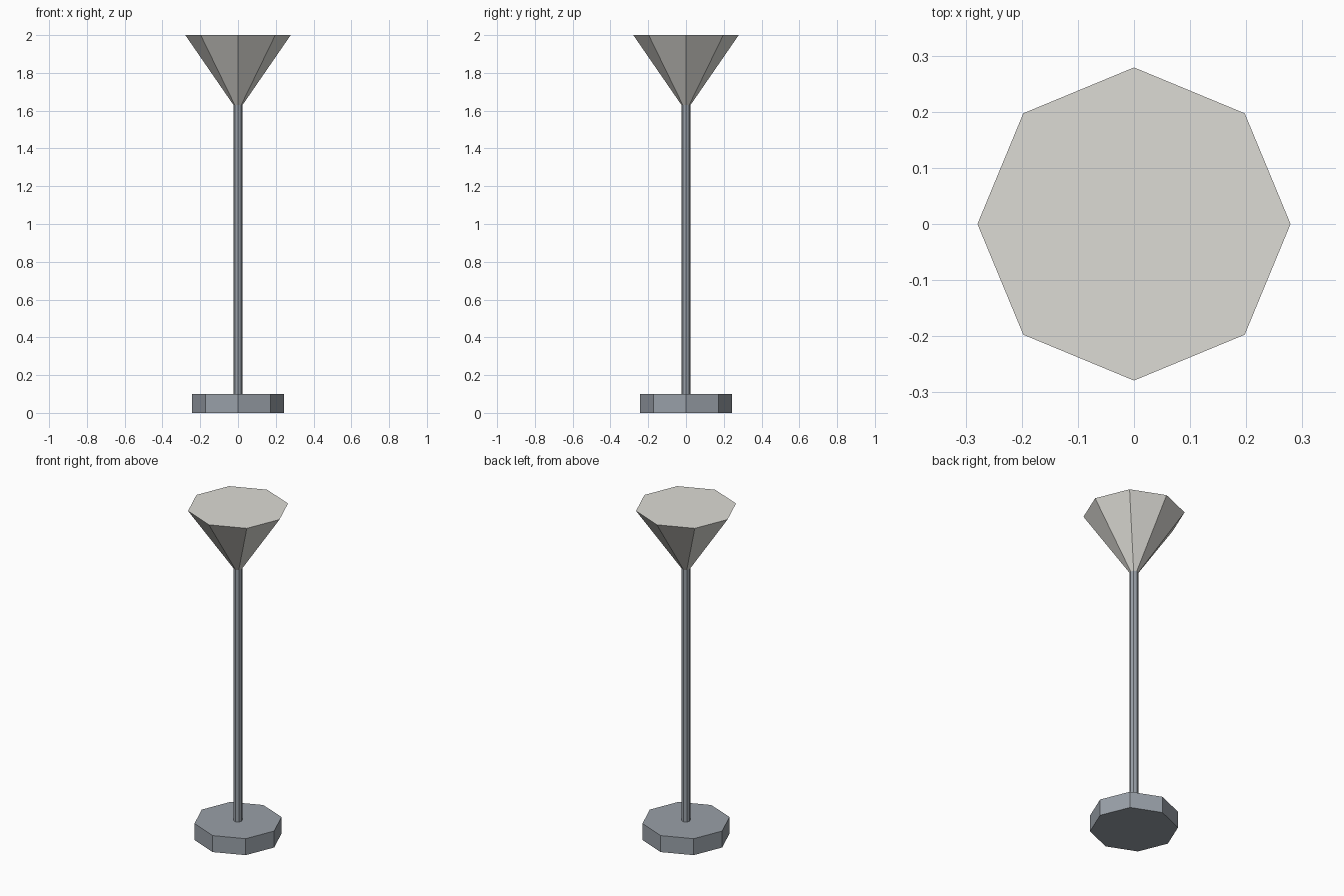
import bpy, bmesh
from math import cos, sin, pi

if "Cube" in bpy.data.objects:
    bpy.data.objects.remove(bpy.data.objects["Cube"])

SIDES = 8


def material(name, rgb):
    m = bpy.data.materials.new(name)
    m.diffuse_color = (*rgb, 1.0)
    m.use_nodes = True
    m.node_tree.nodes["Principled BSDF"].inputs["Base Color"].default_value = m.diffuse_color
    return m


def frustum(name, r_bottom, r_top, z0, z1, mat):
    """Closed eight-sided frustum with corners on the x and y axes."""
    bm = bmesh.new()
    rings = [[bm.verts.new((r * cos(2 * pi * i / SIDES), r * sin(2 * pi * i / SIDES), z))
              for i in range(SIDES)] for r, z in ((r_bottom, z0), (r_top, z1))]
    low, high = rings
    for i in range(SIDES):
        j = (i + 1) % SIDES
        bm.faces.new((low[i], low[j], high[j], high[i]))
    bm.faces.new(low[::-1])
    bm.faces.new(high)
    mesh = bpy.data.meshes.new(name)
    bm.to_mesh(mesh)
    bm.free()
    mesh.materials.append(mat)
    obj = bpy.data.objects.new(name, mesh)
    bpy.context.collection.objects.link(obj)
    return obj


metal = material("blue_grey_metal", (0.319, 0.352, 0.392))
cream = material("warm_white_shade", (0.716, 0.708, 0.665))

# Weighted foot, thin pole and upward-flaring shade
frustum("base", 0.243, 0.243, 0.0, 0.10, metal)
frustum("pole", 0.024, 0.024, 0.10, 1.63, metal)
frustum("lamp_shade", 0.024, 0.279, 1.63, 2.0, cream)
